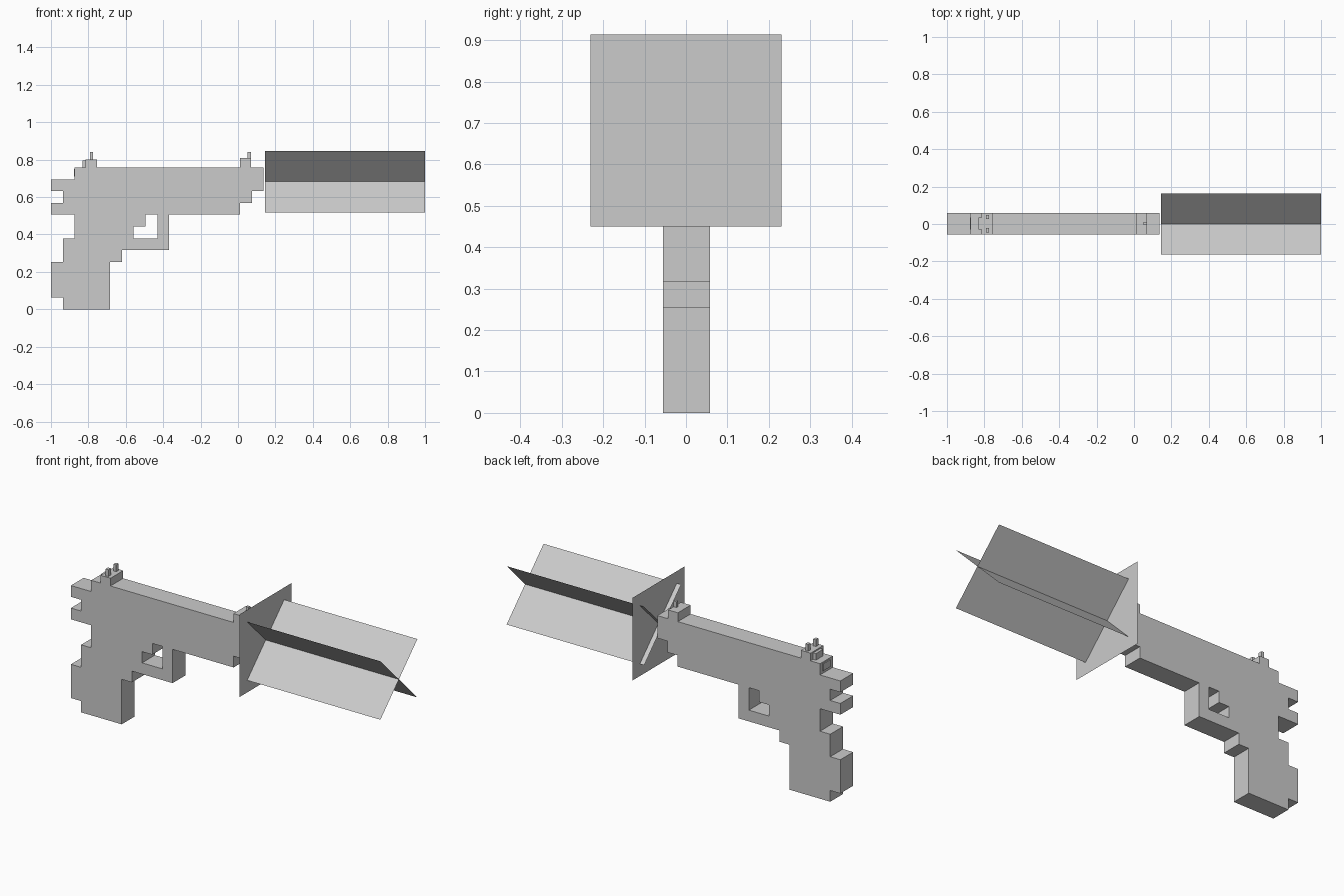
import bpy
import bmesh
from math import radians
from mathutils import Matrix, Vector

cube = bpy.data.objects.get("Cube")
if cube:
    bpy.data.objects.remove(cube)

U = 0.0632           # size of one block step
HALF = 0.0565        # half thickness of the pistol
Y_MID = 0.0015

grey = bpy.data.materials.new("plain grey")
grey.use_nodes = True
grey.diffuse_color = (0.6, 0.6, 0.6, 1)
grey.node_tree.nodes["Principled BSDF"].inputs["Base Color"].default_value = (0.6, 0.6, 0.6, 1)


def add_object(name, mesh):
    mesh.materials.clear()
    mesh.materials.append(grey)
    obj = bpy.data.objects.new(name, mesh)
    bpy.context.collection.objects.link(obj)
    return obj


def block(name, x, y, z):
    """Box given by its (low, high) range on each axis."""
    bm = bmesh.new()
    bmesh.ops.create_cube(bm, size=1)
    for v in bm.verts:
        v.co = Vector([r[0] if c < 0 else r[1] for c, r in zip(v.co, (x, y, z))])
    mesh = bpy.data.meshes.new(name)
    bm.to_mesh(mesh)
    bm.free()
    return add_object(name, mesh)


def sheet(name, width, length, matrix):
    """Flat single sheet."""
    bm = bmesh.new()
    bmesh.ops.create_grid(bm, x_segments=1, y_segments=1, size=0.5)
    bm.transform(matrix @ Matrix.Diagonal((length, width, 1, 1)))
    mesh = bpy.data.meshes.new(name)
    bm.to_mesh(mesh)
    bm.free()
    return add_object(name, mesh)


def outline(curve, start, moves):
    """Stepped outline: moves alternate along x and z, counted in blocks."""
    points = [list(start)]
    for i, step in enumerate(moves):
        p = list(points[-1])
        p[i % 2] += step
        points.append(p)
    spline = curve.splines.new('POLY')
    spline.points.add(len(points) - 1)
    for sp, (x, z) in zip(spline.points, points):
        sp.co = (x * U - 1, z * U, 0, 1)
    spline.use_cyclic_u = True
    spline.use_smooth = False


# Pistol body with trigger opening
curve = bpy.data.curves.new("pistol_profile", 'CURVE')
curve.dimensions = '2D'
curve.fill_mode = 'BOTH'
curve.extrude = HALF
outline(curve, (1, 0), [4, 4, 1, 1, 4, 3, 6, 1, 1, 1, 1, 2, -16, -1, -2, -1,
                        1, -1, -1, -1, 2, -2, -1, -2, -1, -3, 1])
outline(curve, (7, 6), [2, 2, -1, -1, -1])
temp = bpy.data.objects.new("profile_helper", curve)
bpy.context.collection.objects.link(temp)
bpy.context.view_layer.update()
body_mesh = bpy.data.meshes.new_from_object(
    temp.evaluated_get(bpy.context.evaluated_depsgraph_get()))
bpy.data.objects.remove(temp)
body_mesh.transform(Matrix.Translation((0, Y_MID, 0)) @ Matrix.Rotation(radians(90), 4, 'X'))
add_object("pistol_body", body_mesh)

# Rear sight with two posts
TOP = 12 * U
full = (Y_MID - HALF, Y_MID + HALF)
inner = (-0.03, 0.035)
block("rear_sight_base", (-0.815, -0.754), full, (TOP, 0.802))
block("rear_sight_tab", (-0.832, -0.815), inner, (TOP, 0.795))
for side, s in (("left", 1), ("right", -1)):
    y = Y_MID + s * 0.035
    block("rear_sight_post_" + side, (-0.792, -0.775), (y - 0.011, y + 0.011), (0.802, 0.84))

# Hammer plate on the back of the slide
block("hammer_plate", (-0.878, -0.872), inner, (0.71, 0.75))

# Front sight
block("front_sight_base", (0.01, 0.07), full, (TOP, 0.808))
block("front_sight_post", (0.052, 0.07), (-0.005, 0.01), (0.808, 0.84))

# Muzzle flash: crossed sheets and a square sheet across them
CENTRE = 0.682
for name, angle in (("flash_sheet_rising", 45), ("flash_sheet_falling", -45)):
    sheet(name, 0.464, 0.855,
          Matrix.Translation((0.5725, 0, CENTRE)) @ Matrix.Rotation(radians(angle), 4, 'X'))
sheet("flash_square", 0.462, 0.464,
      Matrix.Translation((0.172, 0, CENTRE)) @ Matrix.Rotation(radians(90), 4, 'Y'))
